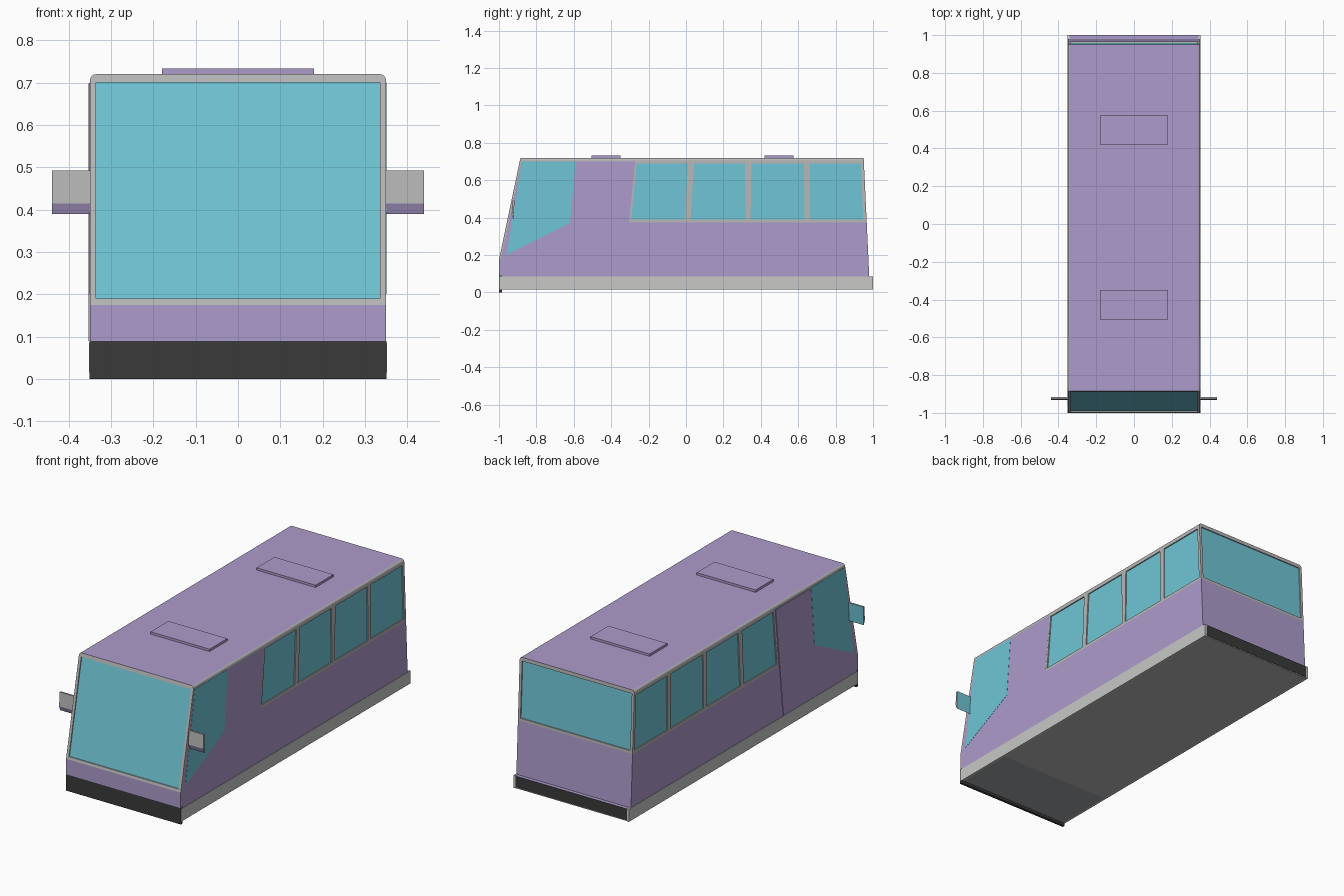
import bpy, bmesh, math

if "Cube" in bpy.data.objects:
    bpy.data.objects.remove(bpy.data.objects["Cube"])


def mat(name, r, g, b):
    m = bpy.data.materials.new(name)
    m.diffuse_color = (r, g, b, 1)
    m.use_nodes = True
    m.node_tree.nodes["Principled BSDF"].inputs["Base Color"].default_value = m.diffuse_color
    return m


PURPLE = mat("purple paint", 0.42, 0.33, 0.60)
GLASS = mat("teal glass", 0.16, 0.56, 0.67)
GREY = mat("frame grey", 0.48, 0.48, 0.48)
SKIRT = mat("skirt light grey", 0.58, 0.58, 0.57)
BLACK = mat("bumper black", 0.042, 0.042, 0.042)
FLOOR = mat("cab floor grey", 0.35, 0.37, 0.39)


def front(z):   # sloping windscreen line
    return -1 + 0.115 * max(0, z - 0.175) / 0.545


def rear(z):    # slightly leaning back wall
    return 0.98 - 0.03 * (z - 0.08) / 0.64


def loft(name, sections, mats, rule=None):
    """Solids, each joining two matching point rings, in one object."""
    bm = bmesh.new()
    for a, b in sections:
        va, vb = [bm.verts.new(p) for p in a], [bm.verts.new(p) for p in b]
        bm.faces.new(va)
        bm.faces.new(vb[::-1])
        n = len(va)
        for i in range(n):
            j = (i + 1) % n
            bm.faces.new((va[j], va[i], vb[i], vb[j]))
    bmesh.ops.recalc_face_normals(bm, faces=bm.faces[:])
    bm.normal_update()
    if rule:
        for f in bm.faces:
            f.material_index = rule(f)
    me = bpy.data.meshes.new(name)
    bm.to_mesh(me)
    bm.free()
    for m in mats:
        me.materials.append(m)
    ob = bpy.data.objects.new(name, me)
    bpy.context.collection.objects.link(ob)
    return ob


def side(name, polys, x0, x1, *mats, signs=(1, -1), rule=None):
    """Extrude (y, z) outlines from x0 to x1, on both sides by default."""
    secs = [([(s * x0, y, z) for y, z in p], [(s * x1, y, z) for y, z in p])
            for p in polys for s in signs]
    return loft(name, secs, mats, rule)


def end(name, rects, edge, d0, d1, *mats):
    """Plates (x0, x1, z0, z1) following the front or rear slope."""
    secs = []
    for x0, x1, z0, z1 in rects:
        c = [(x0, z0), (x1, z0), (x1, z1), (x0, z1)]
        secs.append(([(x, edge(z) + d0, z) for x, z in c],
                     [(x, edge(z) + d1, z) for x, z in c]))
    return loft(name, secs, mats)


def quad(y0, y1, z0, z1):
    return [(y0, z0), (y1, z0), (y1, z1), (y0, z1)]


T = 0.01   # skin thickness
# Inner body
side("body_core", [[(-0.99, 0.02), (-0.99, 0.175), (front(0.7) + T, 0.7),
                    (rear(0.7) - T, 0.7), (rear(0.08) - T, 0.08), (rear(0.08) - T, 0.02)]],
     -0.342, 0.342, PURPLE, signs=(1,))

# Painted side panels
side("side_panels", [[(-0.99, 0.08), (-0.99, 0.175), (front(0.7) + T, 0.7), (-0.272, 0.7),
                      (-0.305, 0.375), (rear(0.375) - T, 0.375), (rear(0.08) - T, 0.08)]],
     0.34, 0.35, PURPLE)

# Side windows and their frames
side("side_window_glass", [[(-0.3, 0.38), (rear(0.38) - T, 0.38),
                            (rear(0.7) - T, 0.7), (-0.27, 0.7)]], 0.34, 0.344, GLASS)
bars = [[(-0.305, 0.375), (rear(0.375) - T, 0.375), (rear(0.39) - T, 0.39), (-0.303, 0.39)],
        [(-0.273, 0.69), (rear(0.69) - T, 0.69), (rear(0.7) - T, 0.7), (-0.272, 0.7)]]
for a, b, c, d in [(-0.303, -0.293, -0.273, -0.263), (-0.005, 0.025, 0.01, 0.043),
                   (0.32, 0.345, 0.315, 0.35), (0.635, 0.66, 0.63, 0.66),
                   (0.948, 0.956, 0.934, 0.942)]:
    bars.append([(a, 0.39), (b, 0.39), (d, 0.69), (c, 0.69)])
side("side_window_frames", bars, 0.342, 0.35, GREY)

# Cab side glass and passenger door
side("cab_side_glass", [[(-0.96, 0.2), (-0.62, 0.37), (-0.59, 0.7), (front(0.7) + 0.012, 0.7)]],
     0.348, 0.351, GLASS)
side("passenger_door", [[(-0.66, 0.09), (-0.346, 0.09), (-0.278, 0.698), (-0.585, 0.698),
                         (-0.615, 0.37)]], 0.348, 0.353, PURPLE, signs=(-1,))

# Front wall: painted strip, windscreen, frame
end("front_panel", [(-0.35, 0.35, 0.09, 0.175)], front, 0, T, PURPLE)
end("windscreen", [(-0.34, 0.34, 0.18, 0.7)], front, 0.006, T, GLASS)
end("windscreen_frame", [(-0.35, 0.35, 0.175, 0.19), (-0.35, -0.335, 0.19, 0.7),
                         (0.335, 0.35, 0.19, 0.7)], front, 0, T, GREY)

# Rear wall: painted panel, window, frame
end("rear_panel", [(-0.35, 0.35, 0.08, 0.375)], rear, -T, 0, PURPLE)
end("rear_window", [(-0.34, 0.34, 0.38, 0.7)], rear, -T, -0.006, GLASS)
end("rear_window_frame", [(-0.35, 0.35, 0.375, 0.39), (-0.35, -0.335, 0.39, 0.7),
                          (0.335, 0.35, 0.39, 0.7)], rear, -T, 0, GREY)

# Roof with rounded grey edges
half = [(0.35, 0.7)] + [(0.335 + 0.015 * math.cos(t * math.pi / 8),
                         0.705 + 0.015 * math.sin(t * math.pi / 8)) for t in range(5)]
ring = half + [(-x, z) for x, z in half[::-1]]
loft("roof", [([(x, front(z), z) for x, z in ring], [(x, rear(z), z) for x, z in ring])],
     (PURPLE, GREY), lambda f: 0 if f.normal.z > 0.97 else 1)

# Roof hatches
side("roof_hatches", [quad(-0.505, -0.35, 0.715, 0.733), quad(0.42, 0.575, 0.715, 0.733)],
     -0.18, 0.18, PURPLE, signs=(1,))

# Skirts, bumpers, underside
side("side_skirts", [quad(-0.998, 1.0, 0.015, 0.085)], 0.34, 0.352, SKIRT)
side("front_bumper", [quad(-1.0, -0.985, 0, 0.09)], -0.351, 0.351, BLACK, signs=(1,))
side("rear_bumper", [quad(0.965, 1.0, 0.02, 0.083)], -0.342, 0.342, BLACK, PURPLE,
     signs=(1,), rule=lambda f: 1 if f.normal.z > 0.9 else 0)
side("underside", [quad(-0.65, 0.998, 0.015, 0.025)], -0.341, 0.341, GREY, signs=(1,))
side("cab_underside", [quad(-0.99, -0.65, 0.015, 0.025)], -0.341, 0.341, FLOOR, signs=(1,))

# Wing mirrors: grey shell, purple lower lip, reflective back
side("wing_mirrors", [[(-0.922, 0.39), (-0.932, 0.415), (-0.927, 0.492), (-0.917, 0.492)]],
     0.345, 0.44, GREY, PURPLE, GLASS,
     rule=lambda f: 2 if f.normal.y > 0.5 else (1 if f.calc_center_median().z < 0.41 else 0))
